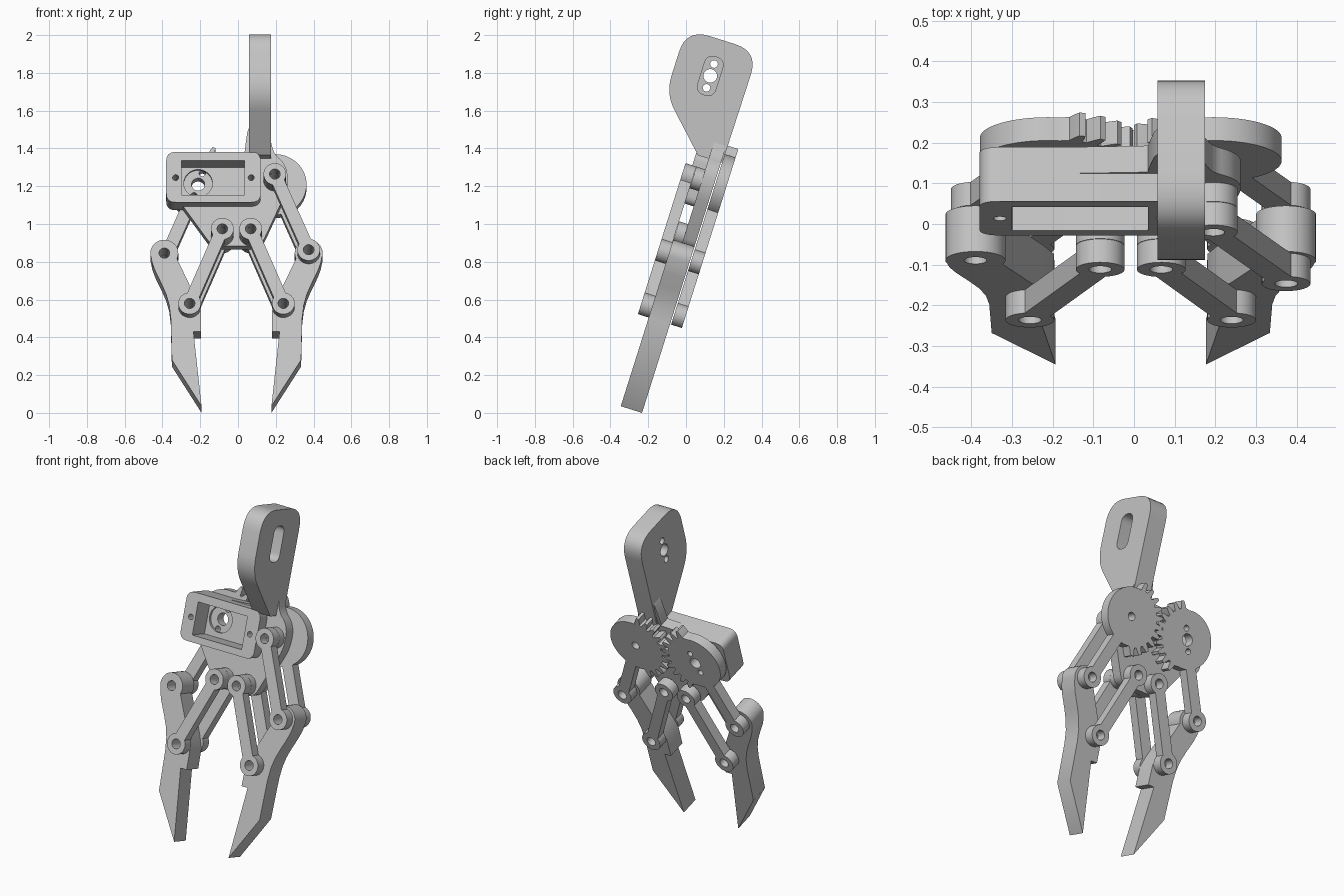
import bpy, bmesh
from math import sin, cos, asin, atan2, pi, radians
from mathutils import Matrix, Vector

if "Cube" in bpy.data.objects:
    bpy.data.objects.remove(bpy.data.objects["Cube"])

grey = bpy.data.materials.new("plain grey")
grey.use_nodes = True
COLOUR = (0.55, 0.55, 0.55, 1)
grey.diffuse_color = COLOUR
grey.node_tree.nodes["Principled BSDF"].inputs["Base Color"].default_value = COLOUR

# Working frame: x across, y along the tilted claw, z out of its front
FRAME = Matrix.Translation((-0.008, 0, 0)) @ Matrix.Rotation(radians(72.5), 4, 'X')
# Same frame, with outlines drawn in (along, out) and extruded across
SIDE = FRAME @ Matrix(((0, 0, 1, 0), (1, 0, 0, 0), (0, 1, 0, 0), (0, 0, 0, 1)))


def prism(name, outline, low, high, frame=FRAME):
    bm = bmesh.new()
    face = bm.faces.new([bm.verts.new((x, y, low)) for x, y in outline])
    top = bmesh.ops.extrude_face_region(bm, geom=[face])["geom"]
    verts = [g for g in top if isinstance(g, bmesh.types.BMVert)]
    bmesh.ops.translate(bm, verts=verts, vec=(0, 0, high - low))
    bmesh.ops.recalc_face_normals(bm, faces=bm.faces)
    mesh = bpy.data.meshes.new(name)
    bm.to_mesh(mesh)
    bm.free()
    mesh.materials.append(grey)
    ob = bpy.data.objects.new(name, mesh)
    bpy.context.collection.objects.link(ob)
    ob.matrix_world = frame
    return ob


def boolean(ob, tool, operation='DIFFERENCE'):
    tool.hide_render = True
    bpy.context.view_layer.update()
    mod = ob.modifiers.new("join", 'BOOLEAN')
    mod.operation, mod.object, mod.solver = operation, tool, 'EXACT'
    bpy.context.view_layer.objects.active = ob
    bpy.ops.object.modifier_apply(modifier=mod.name)
    bpy.data.objects.remove(tool)


def arc(centre, r, start, end, n=24):
    return [(centre[0] + r * cos(start + (end - start) * i / n),
             centre[1] + r * sin(start + (end - start) * i / n)) for i in range(n + 1)]


def circle(centre, r, n=32):
    return arc(centre, r, 0, 2 * pi, n)[:-1]


def drill(ob, centre, r, frame=FRAME, low=-1, high=1):
    boolean(ob, prism("drill", circle(centre, r), low, high, frame))


def rounded(corners):
    """Polygon whose corners (x, y, size) are softened when a size is given."""
    out = []
    for i, c in enumerate(corners):
        p = Vector(c[:2])
        if len(c) < 3:
            out.append(tuple(p))
            continue
        before = Vector(corners[i - 1][:2]) - p
        after = Vector(corners[(i + 1) % len(corners)][:2]) - p
        a, b = p + before.normalized() * c[2], p + after.normalized() * c[2]
        for k in range(9):
            t = k / 8
            out.append(tuple(a * (1 - t) ** 2 + p * 2 * t * (1 - t) + b * t * t))
    return out


def rectangle(x0, x1, y0, y1, r):
    return rounded([(x0, y0, r), (x1, y0, r), (x1, y1, r), (x0, y1, r)])


def flip(outline, side):
    return [(side * x, y) for x, y in outline]


# Pivots of the +x half
AXLE, KNUCKLE = (0.203, 1.2), (0.382, 0.78)
INNER, LOWER = (0.075, 0.896), (0.248, 0.482)
BOSS, BAR, PIN = 0.06, 0.034, 0.028
REAR, MIDDLE, FRONT = (0.156, 0.216), (0.222, 0.34), (0.34, 0.40)


def link_end(a, b):
    """Round boss outline at b, open towards a."""
    phi, gap = atan2(b[1] - a[1], b[0] - a[0]), asin(BAR / BOSS)
    return arc(b, BOSS, phi - pi + gap, phi + pi - gap)


def link(name, a, b, side, layer):
    ob = prism(name, flip(link_end(a, b) + link_end(b, a), side), *layer)
    for p in (a, b):
        drill(ob, (side * p[0], p[1]), PIN)


def gear_outline(shift):
    """Half-toothed gear with its swinging arm; teeth face the centre line."""
    phi = atan2(KNUCKLE[1] - AXLE[1], KNUCKLE[0] - AXLE[0])
    body, root, tip, pitch = 0.168, 0.178, 0.221, radians(15)
    gap = asin(BAR / body)
    pts = arc(AXLE, body, phi + gap, radians(100), 30)
    for k in range(-5, 5 + (not shift)):
        mid = pi + (k + shift) * pitch
        for off, r in ((-.36, root), (-.26, .2), (-.14, tip), (.14, tip), (.26, .2), (.36, root)):
            t = mid + off * pitch
            pts.append((AXLE[0] + r * cos(t), AXLE[1] + r * sin(t)))
    pts += arc(AXLE, body, radians(262), phi + 2 * pi - gap, 8)
    return pts + link_end(AXLE, KNUCKLE)


for side, label in ((1, "left"), (-1, "right")):
    # Toothed swing arm
    gear = prism(label + "_gear_arm", flip(gear_outline(0 if side > 0 else 0.5), side), *REAR)
    drill(gear, (side * KNUCKLE[0], KNUCKLE[1]), PIN)
    if side > 0:
        drill(gear, AXLE, 0.024)
    else:
        drill(gear, (-AXLE[0], AXLE[1]), 0.035)
        for s in (-1, 1):
            drill(gear, (-AXLE[0] + s * 0.022, AXLE[1] + s * 0.062), 0.017)

    # Parallel links in front of and behind the finger
    link(label + "_front_link", INNER, LOWER, side, FRONT)
    link(label + "_rear_link", INNER, LOWER, side, REAR)

    # Finger
    outline = [(0.185, -0.07), (0.342, 0.187), (0.348, 0.42), (0.356, 0.49), (0.372, 0.55),
               (0.395, 0.605), (0.43, 0.68), (0.446, 0.725)]
    outline += arc(KNUCKLE, 0.074, radians(-20), radians(205), 20)
    outline += [(0.215, 0.53), (0.189, 0.46), (0.187, 0.344), (0.228, 0.344)]
    finger = prism(label + "_finger", flip(outline, side), *MIDDLE)
    for p in (KNUCKLE, LOWER):
        drill(finger, (side * p[0], p[1]), PIN)

# Outer front link, only on the side without the motor
link("outer_front_link", AXLE, KNUCKLE, 1, FRONT)

# Body plate with pivot spacers
body = prism("body", rounded([
    (-0.13, 0.836, 0.05), (0.13, 0.836, 0.05), (0.27, 1.15, 0.06), (0.27, 1.28, 0.06),
    (0.2, 1.345, 0.03), (0.183, 1.41), (0.066, 1.41), (0.056, 1.345, 0.03),
    (-0.3, 1.325), (-0.3, 1.08)]), 0.222, 0.29)
for p in (INNER, (-INNER[0], INNER[1]), AXLE):
    boolean(body, prism("spacer", circle(p, BOSS), 0.28, 0.339), 'UNION')

# Motor housing with pocket
boolean(body, prism("housing", rectangle(-0.372, 0.128, 1.055, 1.334, 0.05), 0.2225, 0.362), 'UNION')
boolean(body, prism("pocket", rectangle(-0.292, 0.043, 1.095, 1.286, 0.002), 0.238, 0.5))
drill(body, (-AXLE[0], AXLE[1]), 0.076)
for x in (-0.322, 0.078):
    drill(body, (x, 1.192), 0.016)
for p in (INNER, (-INNER[0], INNER[1]), AXLE):
    drill(body, p, PIN)

# Mounting arm with horn recess
arm = prism("mounting_arm", rounded([
    (1.32, 0.215), (1.94, 0.21, 0.13), (1.94, 0.61, 0.13), (1.58, 0.61, 0.1), (1.32, 0.35)]),
    0.066, 0.183, SIDE)
HORN = (1.74, 0.414)
boolean(arm, prism("recess", rectangle(HORN[0] - 0.105, HORN[0] + 0.105, HORN[1] - 0.05,
                                       HORN[1] + 0.05, 0.049), 0.11, 0.5, SIDE))
drill(arm, HORN, 0.036, SIDE)
for s in (-1, 1):
    drill(arm, (HORN[0] + s * 0.066, HORN[1]), 0.02, SIDE)

# Small gusset beside the arm
prism("arm_gusset", [(0.04, 1.33), (0.07, 1.33), (0.07, 1.5), (0.058, 1.47), (0.048, 1.4)], 0.225, 0.29)

# Crisp edges, smooth curves
for ob in bpy.context.collection.objects:
    if ob.type == 'MESH' and grey.name in ob.data.materials:
        bpy.ops.object.select_all(action='DESELECT')
        ob.select_set(True)
        bpy.context.view_layer.objects.active = ob
        bpy.ops.object.shade_smooth_by_angle(angle=radians(30))
